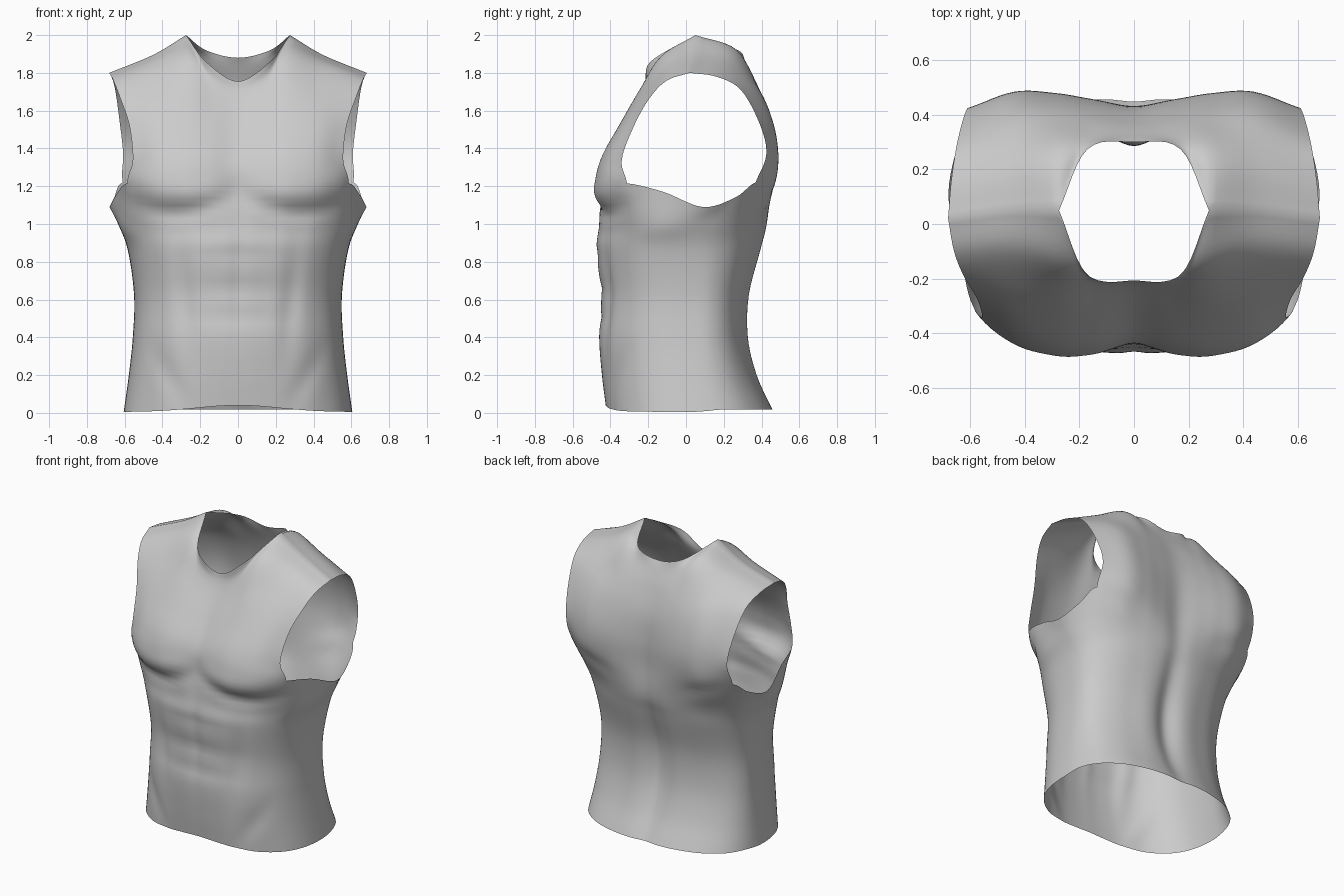
import bpy
import bmesh
import math
from mathutils import Vector

if "Cube" in bpy.data.objects:
    bpy.data.objects.remove(bpy.data.objects["Cube"])

K = 6  # surface steps between neighbouring control points

# Lower body rings: height, half width, front depth, back depth
RINGS = [(0.0, .605, -.425, .46), (.2, .578, -.445, .375), (.4, .557, -.46, .325),
         (.62, .55, -.45, .33), (.86, .583, -.475, .395), (1.0, .635, -.46, .43)]
FRACTIONS = (0, .2, .42, .66, .86, .97)

# Chest rows from centre to armhole, armpit level up to neckline and shoulder ridge
FRONT = [
    [(0, -.44, 1.2), (.15, -.47, 1.2), (.29, -.475, 1.2), (.45, -.43, 1.2), (.585, -.31, 1.215)],
    [(0, -.42, 1.33), (.15, -.445, 1.34), (.28, -.447, 1.35), (.43, -.415, 1.35), (.557, -.34, 1.34)],
    [(0, -.335, 1.49), (.14, -.355, 1.5), (.27, -.35, 1.53), (.43, -.33, 1.53), (.575, -.275, 1.52)],
    [(0, -.25, 1.64), (.13, -.255, 1.66), (.26, -.24, 1.72), (.43, -.22, 1.7), (.625, -.19, 1.67)],
    [(0, -.218, 1.71), (.15, -.205, 1.77), (.265, -.13, 1.89), (.45, -.09, 1.84), (.66, -.1, 1.76)],
    [(0, -.207, 1.755), (.17, -.188, 1.86), (.275, .05, 2.0), (.45, .05, 1.895), (.682, .02, 1.8)],
]
# Upper back rows in the same order
BACK = [
    [(0, .43, 1.2), (.15, .45, 1.2), (.29, .465, 1.2), (.45, .46, 1.2), (.61, .37, 1.22)],
    [(0, .435, 1.37), (.15, .457, 1.37), (.29, .48, 1.37), (.44, .485, 1.37), (.608, .425, 1.37)],
    [(0, .42, 1.55), (.15, .435, 1.55), (.29, .45, 1.55), (.45, .453, 1.55), (.625, .39, 1.53)],
    [(0, .37, 1.72), (.15, .38, 1.72), (.28, .385, 1.72), (.45, .37, 1.72), (.65, .29, 1.71)],
    [(0, .325, 1.83), (.16, .31, 1.86), (.28, .26, 1.925), (.46, .22, 1.855), (.67, .16, 1.78)],
    [(0, .3, 1.88), (.17, .275, 1.92), (.275, .05, 2.0), (.45, .05, 1.895), (.682, .02, 1.8)],
]
ARMPIT = [(.635, -.12, 1.17), (.68, .09, 1.09), (.655, .26, 1.14)]


def spline(points, mirror_start=False, mirror_end=False):
    """Smooth curve through the points; mirrored ends cross x = 0 cleanly."""
    p = [Vector(q) for q in points]

    def beyond(end, inner, mirrored):
        return Vector((-inner.x, inner.y, inner.z)) if mirrored else 2 * end - inner
    p = [beyond(p[0], p[1], mirror_start)] + p + [beyond(p[-1], p[-2], mirror_end)]
    out = []
    for a, b, c, d in zip(p, p[1:], p[2:], p[3:]):
        for s in range(K):
            t = s / K
            out.append(.5 * (2 * b + (c - a) * t + (2 * a - 5 * b + 4 * c - d) * t * t
                             + (3 * b - a - 3 * c + d) * t ** 3))
    return out + [p[-2]]


def body_ring(z, w, front, back):
    """Rounded ring from front centre round the side to back centre."""
    mid, n, pts = .05, 2.5, []
    for depth, fracs in ((front, FRACTIONS + (1,)), (back, FRACTIONS[::-1])):
        for f in fracs:
            y = mid + (depth - mid) * (1 - f ** n) ** (1 / n)
            lift = .035 * math.exp(-(f / .5) ** 2) + .005 if depth < 0 else .018
            pts.append((f * w, y, z + (lift if z == 0 else 0)))
    return pts


def panel_row(row, last):
    """Panel row; the top one turns a corner where neckline meets shoulder."""
    if last:
        return spline(row[:3], True)[:-1] + spline(row[2:])
    return spline(row, True)


def bump(d, size):
    return math.exp(-(d / size) ** 2)


def relief(v):
    """Muscle relief pushed along y."""
    x, z = abs(v.x), v.z
    if v.y < -.15 and z < 1.5:
        side = min(1, (-v.y - .15) / .15)
        crease = 1.06 + .9 * (x - .33) ** 2
        d = .022 * bump(z - crease, .04) * bump(x - .32, .26)
        d -= .012 * bump(z - crease - .1, .06) * bump(x - .28, .22)
        belly = bump(x, .24)
        for level in (.84, .66, .5):
            d += .008 * belly * bump(z - level, .03)
        d += .008 * bump(x, .035) * bump(z - .75, .3)
        d += .014 * bump(x - .27 - .1 * (z - .5), .05) * bump(z - .6, .28)
        d += .012 * bump(x - .42 + .5 * (.3 - z), .06) * bump(z - .2, .15)
        return d * side
    if v.y > .15 and z < 1.7:
        d = -.035 * bump(x, .075) * bump(z - .55, .5)
        d += .008 * bump(x - .16, .09) * bump(z - .5, .35)
        d -= .012 * bump(z - 1.12 - .3 * (x - .3), .05) * bump(x - .42, .14)
        return d
    return 0


# Control rings, then columns running from hem to armhole or neckline
lower = [body_ring(*r) for r in RINGS] + [FRONT[0] + ARMPIT + BACK[0][::-1]]
lower = [spline(r, True, True) for r in lower]
front = [panel_row(r, i == 4) for i, r in enumerate(FRONT[1:])]
back = [panel_row(r, i == 4)[::-1] for i, r in enumerate(BACK[1:])]

bm = bmesh.new()
columns = []
for j in range(12 * K + 1):
    pts = [r[j] for r in lower]
    if j <= 4 * K:
        pts += [r[j] for r in front]
    elif j >= 8 * K:
        pts += [r[j - 8 * K] for r in back]
    column = []
    for v in spline(pts):
        column.append(bm.verts.new((v.x, v.y + relief(v), v.z)))
    columns.append(column)

for left, right in zip(columns, columns[1:]):
    for i in range(min(len(left), len(right)) - 1):
        bm.faces.new((left[i], right[i], right[i + 1], left[i + 1]))

# Sew the shoulder seam
bmesh.ops.remove_doubles(bm, verts=bm.verts, dist=.0008)
mesh = bpy.data.meshes.new("torso_shell")
bm.to_mesh(mesh)
bm.free()

torso = bpy.data.objects.new("torso_shell", mesh)
bpy.context.collection.objects.link(torso)
grey = bpy.data.materials.new("light_grey")
grey.diffuse_color = (.6, .6, .6, 1)
grey.use_nodes = True
grey.node_tree.nodes["Principled BSDF"].inputs["Base Color"].default_value = grey.diffuse_color
mesh.materials.append(grey)

# Mirror to the other half
mirror = torso.modifiers.new("mirror", 'MIRROR')
mirror.use_clip = True
mirror.merge_threshold = .001
for poly in mesh.polygons:
    poly.use_smooth = True
